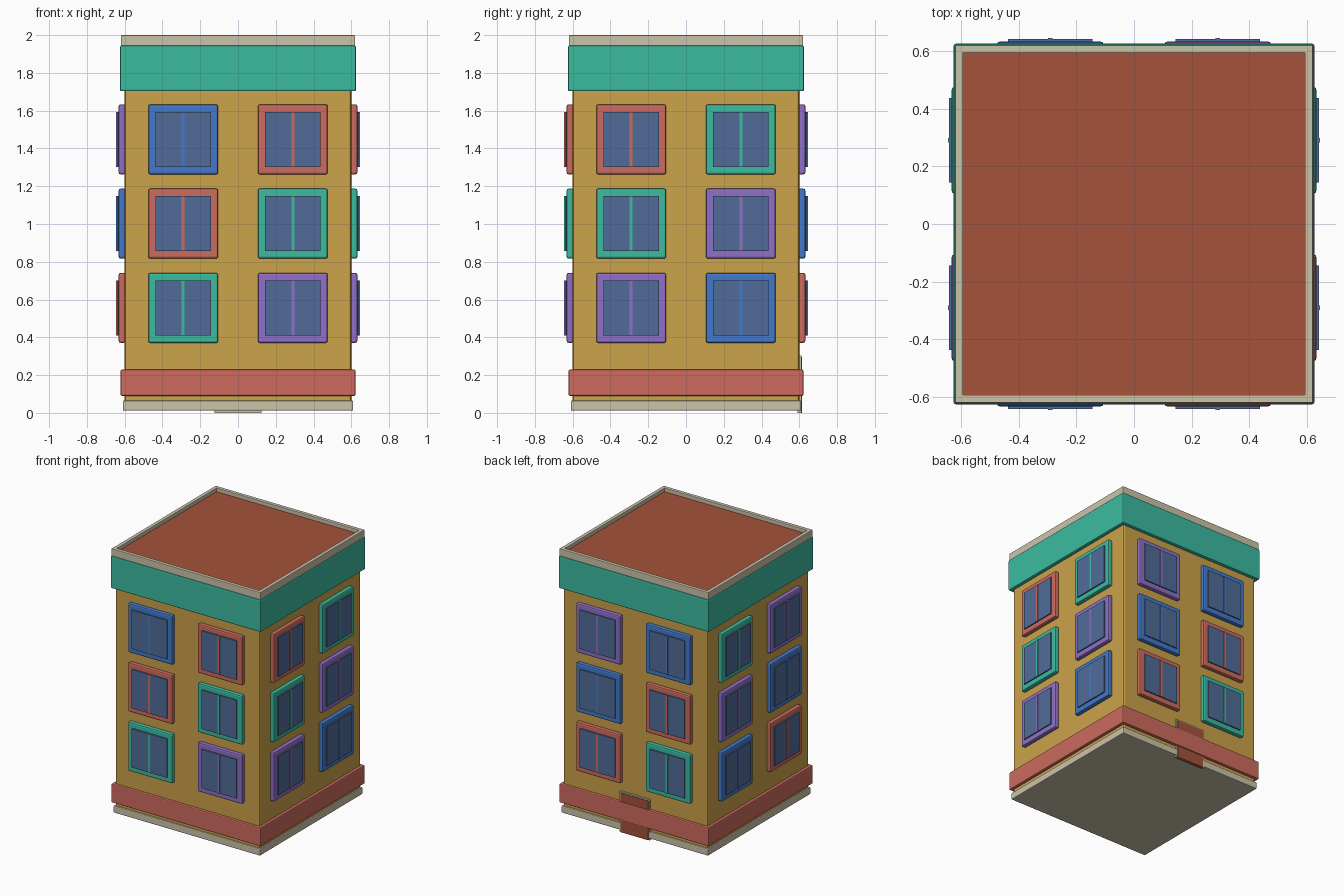
import bpy
import bmesh
import math
from mathutils import Matrix, Vector

if "Cube" in bpy.data.objects:
    bpy.data.objects.remove(bpy.data.objects["Cube"])


def material(name, r, g, b):
    m = bpy.data.materials.new(name)
    m.diffuse_color = [(c / 255 / 12.92 if c < 11 else ((c / 255 + 0.055) / 1.055) ** 2.4)
                       for c in (r, g, b)] + [1.0]
    m.use_nodes = True
    m.node_tree.nodes["Principled BSDF"].inputs["Base Color"].default_value = m.diffuse_color
    return m


OCHRE = material("ochre wall", 204, 163, 74)
CREAM = material("cream stone", 204, 195, 170)
BRICK = material("brick brown", 163, 82, 59)
GLASS = material("window glass", 80, 108, 152)
COLOURS = {
    "red": material("coral red", 205, 107, 94),
    "green": material("teal green", 60, 187, 160),
    "blue": material("blue", 67, 122, 204),
    "purple": material("purple", 144, 112, 200),
}


def box(name, lo, hi, mat, bevel=0.0, turn=0.0):
    """Box between two corners, optionally bevelled, turned about the z axis."""
    lo, hi = Vector(lo), Vector(hi)
    bm = bmesh.new()
    bmesh.ops.create_cube(bm, size=1, matrix=Matrix.Translation((lo + hi) / 2)
                          @ Matrix.Diagonal((*(hi - lo), 1)))
    if bevel:
        bmesh.ops.bevel(bm, geom=bm.edges[:], offset=bevel, segments=2,
                        profile=0.5, affect='EDGES')
    bm.transform(Matrix.Rotation(turn, 4, 'Z'))
    mesh = bpy.data.meshes.new(name)
    bm.to_mesh(mesh)
    bm.free()
    mesh.materials.append(mat)
    ob = bpy.data.objects.new(name, mesh)
    bpy.context.collection.objects.link(ob)
    return ob


def slab(name, half, z0, z1, mat, bevel):
    return box(name, (-half, -half, z0), (half, half, z1), mat, bevel)


# Stacked storeys and bands
slab("base_slab", 0.61, 0.012, 0.065, CREAM, 0.006)
slab("wall_block", 0.60, 0.03, 1.93, OCHRE, 0.012)
slab("lower_band", 0.622, 0.09, 0.23, COLOURS["red"], 0.008)
slab("upper_band", 0.625, 1.703, 1.945, COLOURS["green"], 0.008)
slab("roof_deck", 0.597, 1.90, 1.972, BRICK, 0)

# Parapet: four rails round the roof
for i in range(4):
    box("parapet_rail", (-0.62, -0.62, 1.944), (0.62, -0.592, 2.0), CREAM, 0.004,
        i * math.pi / 2)


def window(x, z, mat, turn):
    """Bevelled frame with proud glass and a central mullion, on the -y wall."""
    box("window_frame", (x - 0.185, -0.632, z - 0.185), (x + 0.185, -0.595, z + 0.185),
        mat, 0.01, turn)
    box("window_glass", (x - 0.146, -0.641, z - 0.146), (x + 0.146, -0.62, z + 0.146),
        GLASS, 0, turn)
    box("window_mullion", (x - 0.008, -0.645, z - 0.146), (x + 0.008, -0.62, z + 0.146),
        mat, 0, turn)


# Columns of frame colours, top to bottom; each wall has a left and a right column
A = ("blue", "red", "green")
B = ("red", "green", "purple")
C = ("green", "purple", "blue")
D = ("purple", "blue", "red")
for wall, columns in enumerate(((A, B), (B, C), (D, A), (C, D))):   # front, right, back, left
    for x, column in zip((-0.29, 0.29), columns):
        for z, colour in zip((1.448, 1.002, 0.556), column):
            window(x, z, COLOURS[colour], wall * math.pi / 2)

# Back door, partly covered by the lower band
box("door_frame", (-0.125, 0.59, 0.0), (0.125, 0.611, 0.305), CREAM)
box("door_panel", (-0.115, 0.595, 0.0), (0.115, 0.615, 0.295), BRICK)
